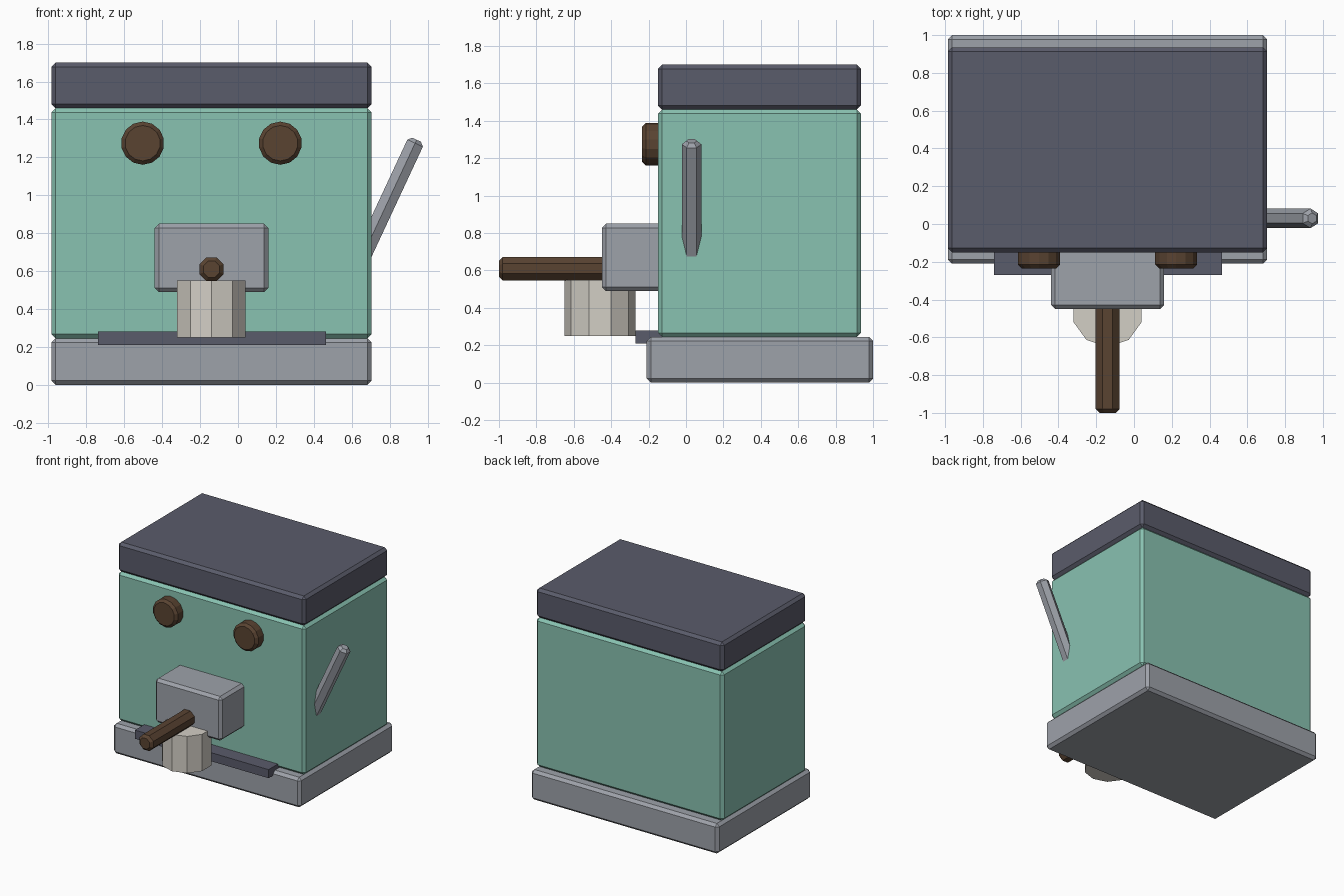
import bpy, bmesh, math
from mathutils import Vector

if "Cube" in bpy.data.objects:
    bpy.data.objects.remove(bpy.data.objects["Cube"])


def mat(name, r, g, b):
    m = bpy.data.materials.new(name)
    m.diffuse_color = (r, g, b, 1)
    m.use_nodes = True
    m.node_tree.nodes["Principled BSDF"].inputs["Base Color"].default_value = m.diffuse_color
    return m


TEAL = mat("teal", 0.25, 0.54, 0.44)
SLATE = mat("slate", 0.102, 0.106, 0.145)
GREY = mat("grey", 0.34, 0.36, 0.40)
BROWN = mat("brown", 0.100, 0.056, 0.031)
CREAM = mat("cream", 0.65, 0.62, 0.56)


def finish(bm, name, material, bevel):
    bmesh.ops.recalc_face_normals(bm, faces=bm.faces[:])
    mesh = bpy.data.meshes.new(name)
    bm.to_mesh(mesh)
    bm.free()
    mesh.materials.append(material)
    ob = bpy.data.objects.new(name, mesh)
    bpy.context.collection.objects.link(ob)
    if bevel:
        mod = ob.modifiers.new("bevel", 'BEVEL')
        mod.width = bevel
        mod.segments = 1
        mod.limit_method = 'ANGLE'
        mod.angle_limit = math.radians(65)
    return ob


def box(name, lo, hi, material, bevel=0.022):
    bm = bmesh.new()
    bmesh.ops.create_cube(bm, size=1)
    for v in bm.verts:
        v.co = Vector([(a + b) / 2 + c * (b - a) for a, b, c in zip(lo, hi, v.co)])
    return finish(bm, name, material, bevel)


def prism(name, start, end, radius, sides, u, material, bevel=0.0, turn=0.0):
    """Straight bar from start to end; u is the direction of its first corner."""
    start, end, u = Vector(start), Vector(end), Vector(u)
    w = (end - start).normalized().cross(u)
    bm = bmesh.new()
    rings = []
    for p in (start, end):
        rings.append([bm.verts.new(p + radius * (math.cos(a) * u + math.sin(a) * w))
                      for a in (turn + 2 * math.pi * i / sides for i in range(sides))])
    for ring in rings:
        bm.faces.new(ring)
    for i in range(sides):
        j = (i + 1) % sides
        bm.faces.new((rings[0][i], rings[0][j], rings[1][j], rings[1][i]))
    return finish(bm, name, material, bevel)


# Housing
box("base", (-0.985, -0.21, 0), (0.705, 1.0, 0.245), GREY)
box("body", (-0.985, -0.15, 0.245), (0.705, 0.935, 1.46), TEAL)
box("lid", (-0.985, -0.15, 1.46), (0.705, 0.935, 1.70), SLATE)

# Front fittings
box("drip_tray", (-0.74, -0.27, 0.21), (0.465, -0.12, 0.28), SLATE, 0)
box("brew_head", (-0.44, -0.45, 0.49), (0.16, -0.10, 0.85), GREY)
for side, x in (("left", -0.503), ("right", 0.223)):
    prism(side + "_knob", (x, -0.10, 1.275), (x, -0.235, 1.275), 0.114, 14, (0, 0, 1), BROWN, 0.02)

# Filter handle and cup
prism("filter_handle", (-0.14, -0.38, 0.61), (-0.14, -1.0, 0.61), 0.068, 8, (0, 0, 1),
      BROWN, 0.02, math.pi / 8)
prism("cup", (-0.14, -0.46, 0.25), (-0.14, -0.46, 0.55), 0.19, 10, (0, -1, 0), CREAM)

# Side lever, leaning outward
tip = Vector((0.943, 0, 1.293)) + Vector((0, 0.03, 0))
lean = Vector((math.sin(0.436), 0, math.cos(0.436)))
prism("side_lever", tip - lean * 0.80, tip, 0.052, 6, (0, 1, 0), GREY, 0.02)
